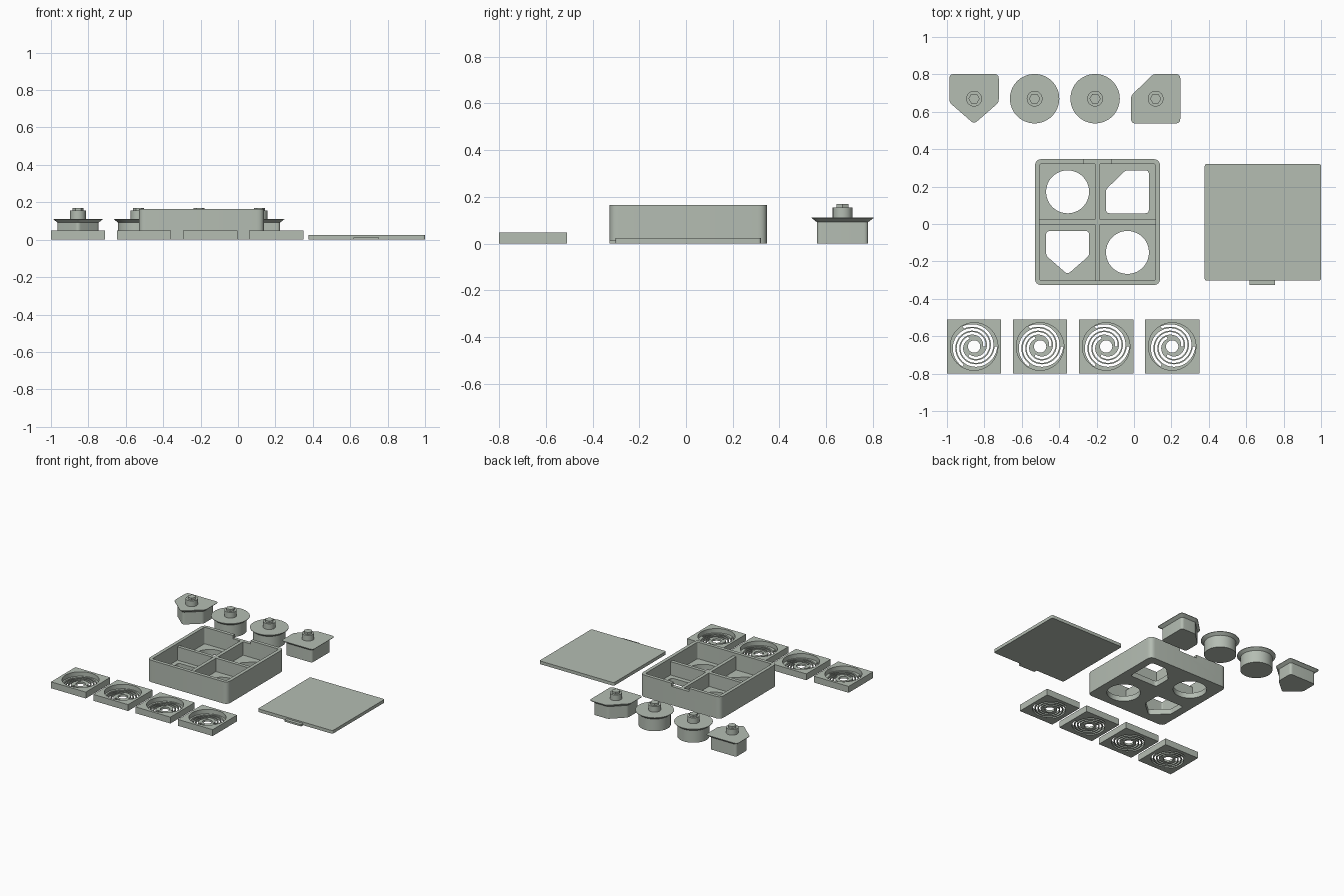
import bpy, bmesh
from math import cos, sin, pi, tau
from mathutils import Vector

cube = bpy.data.objects.get("Cube")
if cube:
    bpy.data.objects.remove(cube)

sage = bpy.data.materials.new("sage_grey")
sage.use_nodes = True
sage.diffuse_color = (0.46, 0.51, 0.45, 1)
sage.node_tree.nodes["Principled BSDF"].inputs["Base Color"].default_value = sage.diffuse_color
parts = []


def circle(r, n=64, x=0, y=0):
    return [Vector((x + r * cos(tau * i / n), y + r * sin(tau * i / n))) for i in range(n)]


def rounded(corners, r, steps=6):
    """Polygon outline with each corner replaced by a soft curve."""
    pts = [Vector(c) for c in corners]
    out = []
    for i, c in enumerate(pts):
        to_prev, to_next = (pts[i - 1] - c).normalized(), (pts[(i + 1) % len(pts)] - c).normalized()
        cut = r / max(0.01, (to_prev.angle(to_next) / 2 / (pi / 4)))
        a, b = c + to_prev * cut, c + to_next * cut
        for k in range(steps + 1):
            t = k / steps
            out.append(a * (1 - t) ** 2 + c * (2 * t * (1 - t)) + b * t * t)
    return out


def rect(x0, x1, y0, y1, r=0.0):
    corners = [(x0, y0), (x1, y0), (x1, y1), (x0, y1)]
    return rounded(corners, r) if r else [Vector(c) for c in corners]


def moved(loop, x, y):
    return [p + Vector((x, y)) for p in loop]


def finish(name, mesh, loc=(0, 0, 0)):
    bm = bmesh.new()
    bm.from_mesh(mesh)
    bmesh.ops.remove_doubles(bm, verts=bm.verts, dist=1e-5)
    bmesh.ops.recalc_face_normals(bm, faces=bm.faces)
    bm.to_mesh(mesh)
    bm.free()
    mesh.materials.clear()
    mesh.materials.append(sage)
    ob = bpy.data.objects.new(name, mesh)
    ob.location = loc
    bpy.context.collection.objects.link(ob)
    parts.append(ob)
    return ob


def plate(name, loops, z0, z1, x=0, y=0):
    """Flat slab: the first loop is the outline, the others are holes."""
    cu = bpy.data.curves.new(name, "CURVE")
    cu.dimensions, cu.fill_mode, cu.extrude = "2D", "BOTH", (z1 - z0) / 2
    for loop in loops:
        sp = cu.splines.new("POLY")
        sp.points.add(len(loop) - 1)
        for p, v in zip(sp.points, loop):
            p.co = (v.x, v.y, 0, 1)
        sp.use_cyclic_u = True
    tmp = bpy.data.objects.new("outline", cu)
    bpy.context.collection.objects.link(tmp)
    bpy.context.view_layer.update()
    mesh = bpy.data.meshes.new_from_object(tmp.evaluated_get(bpy.context.evaluated_depsgraph_get()))
    bpy.data.objects.remove(tmp)
    return finish(name, mesh, (x, y, (z0 + z1) / 2))


def loft(name, loop, layers, x, y):
    """Stack scaled copies of an outline and cap both ends."""
    bm = bmesh.new()
    rings = [[bm.verts.new((p.x * s, p.y * s, z)) for p in loop] for s, z in layers]
    n = len(loop)
    for lo, hi in zip(rings, rings[1:]):
        for i in range(n):
            bm.faces.new((lo[i], lo[(i + 1) % n], hi[(i + 1) % n], hi[i]))
    bm.faces.new(rings[0][::-1])
    bm.faces.new(rings[-1])
    mesh = bpy.data.meshes.new(name)
    bm.to_mesh(mesh)
    bm.free()
    return finish(name, mesh, (x, y, 0))


# Button outlines, shared by the buttons and the holes in the box floor
R = 0.132
pentagon = rounded([(-R, R), (-R, -0.02), (0, -0.135), (R, -0.02), (R, R)], 0.025)
clipped = rounded([(-0.012, R), (-R, 0.015), (-R, -R), (R, -R), (R, R)], 0.025)
disc = circle(R)

# Buttons: body, flared flange, round stem and hexagonal tip
for i, (kind, loop) in enumerate([("pentagon", pentagon), ("round_a", disc),
                                  ("round_b", disc), ("clipped", clipped)]):
    x, y = -0.855 + 0.3235 * i, 0.67
    loft(kind + "_button", loop, [(0.833, 0), (0.833, 0.092), (1, 0.109), (1, 0.112)], x, y)
    loft(kind + "_stem", circle(0.042, 40), [(1, 0.112), (1, 0.155)], x, y)
    loft(kind + "_tip", circle(0.03, 6), [(1, 0.155), (1, 0.17)], x, y)

# Box: floor with four holes, rim wall and crossed dividers
X0, X1, Y0, Y1, FLOOR, TOP, LID = -0.53, 0.14, -0.327, 0.347, 0.04, 0.165, 0.024
WALL = 0.026
cx, cy = (X0 + X1) / 2, (Y0 + Y1) / 2
outer = rect(X0, X1, Y0, Y1, 0.04)
inner = rect(X0 + WALL, X1 - WALL, Y0 + WALL, Y1 - WALL, 0.01)
holes = [moved([p * 0.87 for p in loop], cx + sx * 0.16, cy + sy * 0.162)
         for loop, sx, sy in ((disc, -1, 1), (clipped, 1, 1), (pentagon, -1, -1), (disc, 1, -1))]
plate("box_floor", [outer] + holes, 0, FLOOR)
wall = plate("box_wall", [outer, inner], FLOOR, TOP)
T = 0.013
plate("long_divider", [rect(cx - T, cx + T, Y0 + WALL, Y1 - WALL)], FLOOR, TOP - LID)
for side, a, b in (("left", cx + T, X1 - WALL), ("right", X0 + WALL, cx - T)):
    plate(side + "_divider", [rect(a, b, cy - T, cy + T)], FLOOR, TOP - LID)

# Finger notch in the back rim
cutter = plate("notch_cutter", [rect(cx - 0.073, cx + 0.073, Y1 - 0.05, Y1 + 0.05)], TOP - LID, TOP + 0.05)
cutter.hide_render = True
mod = wall.modifiers.new("notch", "BOOLEAN")
mod.operation, mod.solver, mod.object = "DIFFERENCE", "EXACT", cutter
bpy.context.view_layer.objects.active = wall
bpy.ops.object.modifier_apply(modifier="notch")
parts.remove(cutter)
bpy.data.objects.remove(cutter)

# Lid with a thin tab
plate("lid", [rect(0.378, 1.0, -0.302, 0.32, 0.012)], 0, LID)
plate("lid_tab", [rect(0.617, 0.755, -0.327, -0.302)], 0, 0.013)


def slot(turn, r0=0.054, r1=0.117, half=0.0068, n=60):
    """Spiral slot outline making one full turn."""
    def side(offset):
        return [Vector((cos(turn + tau * k / n), sin(turn + tau * k / n)))
                * (r0 + (r1 - r0) * k / n + offset) for k in range(n + 1)]
    return side(half) + side(-half)[::-1]


# Spring plates: square frame with a spiral-cut floor
slots = [slot(tau * k / 3) for k in range(3)]
H = 0.145
for i in range(4):
    x, y = -0.855 + 0.353 * i, -0.655
    plate(f"spring_frame_{i + 1}", [rect(-H, H, -H, H), circle(0.127)], 0, 0.048, x, y)
    plate(f"spiral_spring_{i + 1}", [circle(0.127), circle(0.033, 40)] + slots, 0, 0.015, x, y)

# Smooth curved sides, keep edges sharp
bpy.ops.object.select_all(action="DESELECT")
for ob in parts:
    ob.select_set(True)
bpy.context.view_layer.objects.active = parts[0]
bpy.ops.object.shade_smooth_by_angle(angle=0.6)
